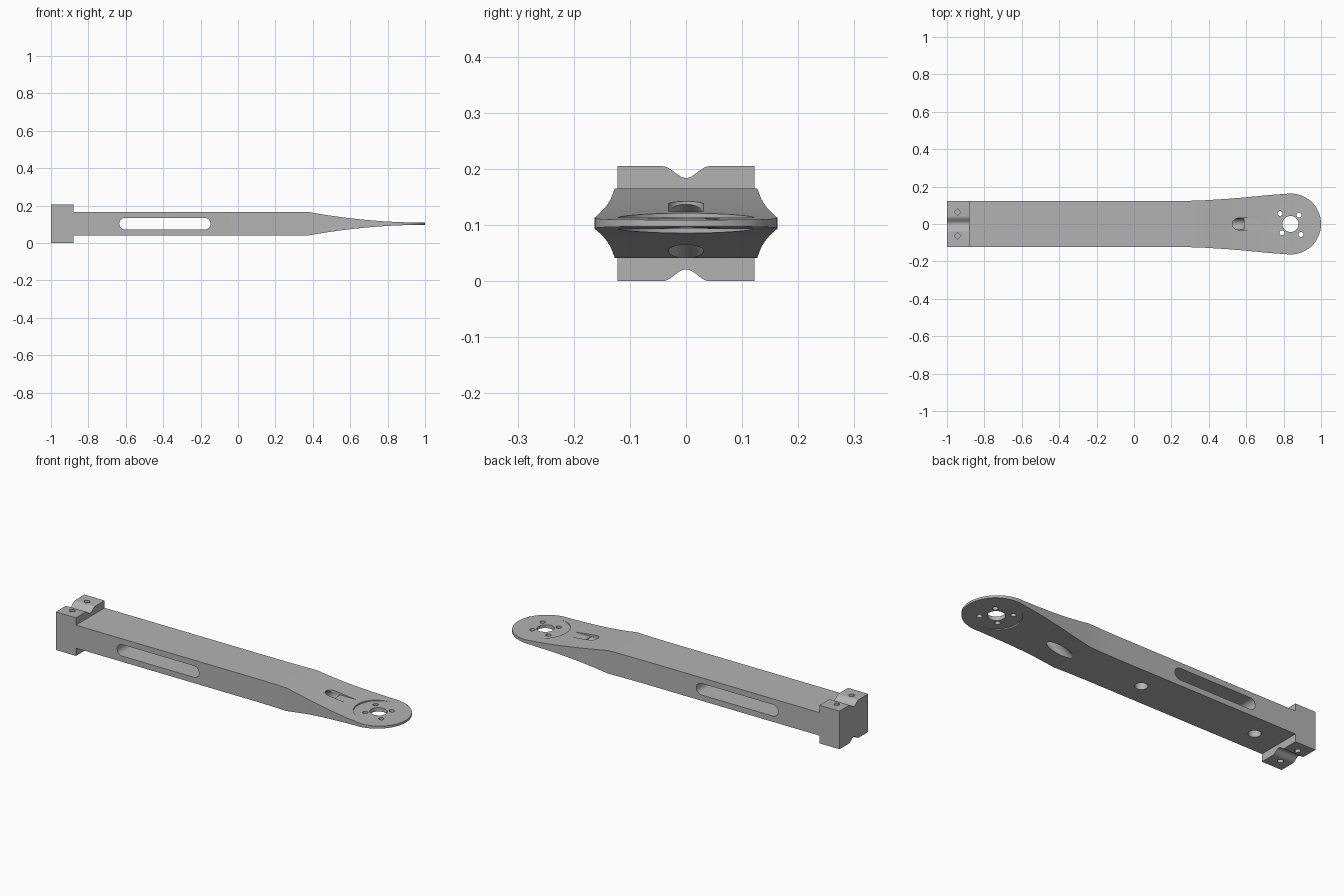
import bpy, bmesh, math
from mathutils import Vector

cube = bpy.data.objects.get("Cube")
if cube:
    bpy.data.objects.remove(cube, do_unlink=True)

MID = 0.1035            # mid height of the arm
HUB = 0.837             # centre of the round mount
R_END = 0.163           # radius of the round end
R_WIRE = 0.031          # radius of the cable holes
TAPER = 0.38            # where the arm starts thinning

grey = bpy.data.materials.new("satin_grey")
grey.use_nodes = True
grey.diffuse_color = (0.45, 0.45, 0.45, 1)
grey.node_tree.nodes["Principled BSDF"].inputs["Base Color"].default_value = (0.45, 0.45, 0.45, 1)


def prism(name, points, vector):
    """Closed solid made by sweeping a polygon along a vector."""
    bm = bmesh.new()
    face = bm.faces.new([bm.verts.new(p) for p in points])
    moved = bmesh.ops.extrude_face_region(bm, geom=[face])["geom"]
    bmesh.ops.translate(bm, vec=Vector(vector),
                        verts=[v for v in moved if isinstance(v, bmesh.types.BMVert)])
    bmesh.ops.recalc_face_normals(bm, faces=bm.faces)
    mesh = bpy.data.meshes.new(name)
    bm.to_mesh(mesh)
    bm.free()
    mesh.materials.append(grey)
    ob = bpy.data.objects.new(name, mesh)
    bpy.context.collection.objects.link(ob)
    return ob


def rod(start, end, radius, sides=32):
    """Cylinder between two points."""
    start, end = Vector(start), Vector(end)
    turn = (end - start).to_track_quat("Z", "Y")
    ring = [start + turn @ Vector((radius * math.cos(a), radius * math.sin(a), 0))
            for a in (2 * math.pi * i / sides for i in range(sides))]
    return prism("cutter", ring, end - start)


def combine(target, tool, operation="DIFFERENCE"):
    mod = target.modifiers.new("cut", "BOOLEAN")
    mod.operation, mod.solver, mod.object = operation, "EXACT", tool
    bpy.context.view_layer.objects.active = target
    bpy.ops.object.modifier_apply(modifier=mod.name)
    bpy.data.objects.remove(tool, do_unlink=True)


def half_height(x):
    t = max(0, (x - TAPER) / (1 - TAPER))
    return 0.006 + 0.056 * (1 - t) ** 2


# Arm: side profile crossed with the plan outline
xs = [-0.95] + [TAPER + (1.02 - TAPER) * i / 24 for i in range(25)]
side = [(x, -0.3, MID + half_height(min(x, 1))) for x in xs]
side += [(x, -0.3, MID - half_height(min(x, 1))) for x in reversed(xs)]
arm = prism("arm", side, (0, 0.6, 0))

edge = [(-0.95, 0.122), (0.2, 0.122), (0.3, 0.124), (TAPER, 0.127), (0.5, 0.1345),
        (0.6, 0.143), (0.7, 0.1525), (0.77, 0.1585)]
arc = [math.radians(100 - 200 * i / 40) for i in range(41)]
plan = edge + [(HUB + R_END * math.cos(a), R_END * math.sin(a)) for a in arc]
plan += [(x, -y) for x, y in reversed(edge)]
combine(arm, prism("cutter", [(x, y, -0.1) for x, y in plan], (0, 0, 0.5)), "INTERSECT")

# Clamp block with a rounded groove above and below
TOP, GROOVE, DEPTH = 0.205, 0.042, 0.0105
ys = [-0.122] + [GROOVE * (i / 10 - 1) for i in range(21)] + [0.122]
dip = [DEPTH * (1 + math.cos(math.pi * min(1, abs(y) / GROOVE))) for y in ys]
section = [(-1, y, TOP - d) for y, d in zip(ys, dip)]
section += [(-1, y, d) for y, d in reversed(list(zip(ys, dip)))]
combine(arm, prism("clamp_block", section, (0.12, 0, 0)), "UNION")

# Blind four-sided screw holes in the block
for y in (-0.063, 0.063):
    for z, inner in ((TOP + 0.05, TOP - 0.06), (-0.05, 0.06)):
        combine(arm, rod((-0.943, y, z), (-0.943, y, inner), 0.018, 4))

# Long window through the sides
window = []
for cx, start in ((-0.178, -90), (-0.604, 90)):
    for i in range(17):
        a = math.radians(start + 180 * i / 16)
        window.append((cx + R_WIRE * math.cos(a), -0.3, MID + R_WIRE * math.sin(a)))
combine(arm, prism("cutter", window, (0, 0.6, 0)))

# Shallow round seats on both faces of the mount
for s in (1, -1):
    combine(arm, rod((HUB, 0, MID + s * 0.0105), (HUB, 0, MID + s * 0.1), 0.122, 64))

# Hub bore and four bolt holes
combine(arm, rod((HUB, 0, -0.1), (HUB, 0, 0.3), 0.043, 40))
for dx, dy in ((-0.056, 0.056), (0.046, 0.047), (-0.046, -0.047), (0.056, -0.056)):
    combine(arm, rod((HUB + dx, dy, -0.1), (HUB + dx, dy, 0.3), 0.0135, 20))

# Cable slot in the upper face, with a round inner end
FLOOR = 0.124
slot = [(0.7, -R_WIRE, FLOOR), (0.7, R_WIRE, FLOOR)]
for i in range(17):
    a = math.radians(90 + 180 * i / 16)
    slot.append((0.557 + R_WIRE * math.cos(a), R_WIRE * math.sin(a), FLOOR))
combine(arm, prism("cutter", slot, (0, 0, 0.1)))

# Slanted cable passage down to the lower face
combine(arm, rod((0.58, 0, 0.135), (0.33, 0, -0.025), R_WIRE))

# Blind cable holes underneath
for x in (-0.044, -0.733):
    combine(arm, rod((x, 0, -0.05), (x, 0, MID), R_WIRE))

# Smooth curved surfaces, crisp edges
bpy.ops.object.select_all(action="DESELECT")
arm.select_set(True)
bpy.context.view_layer.objects.active = arm
bpy.ops.object.shade_smooth_by_angle(angle=math.radians(25))
